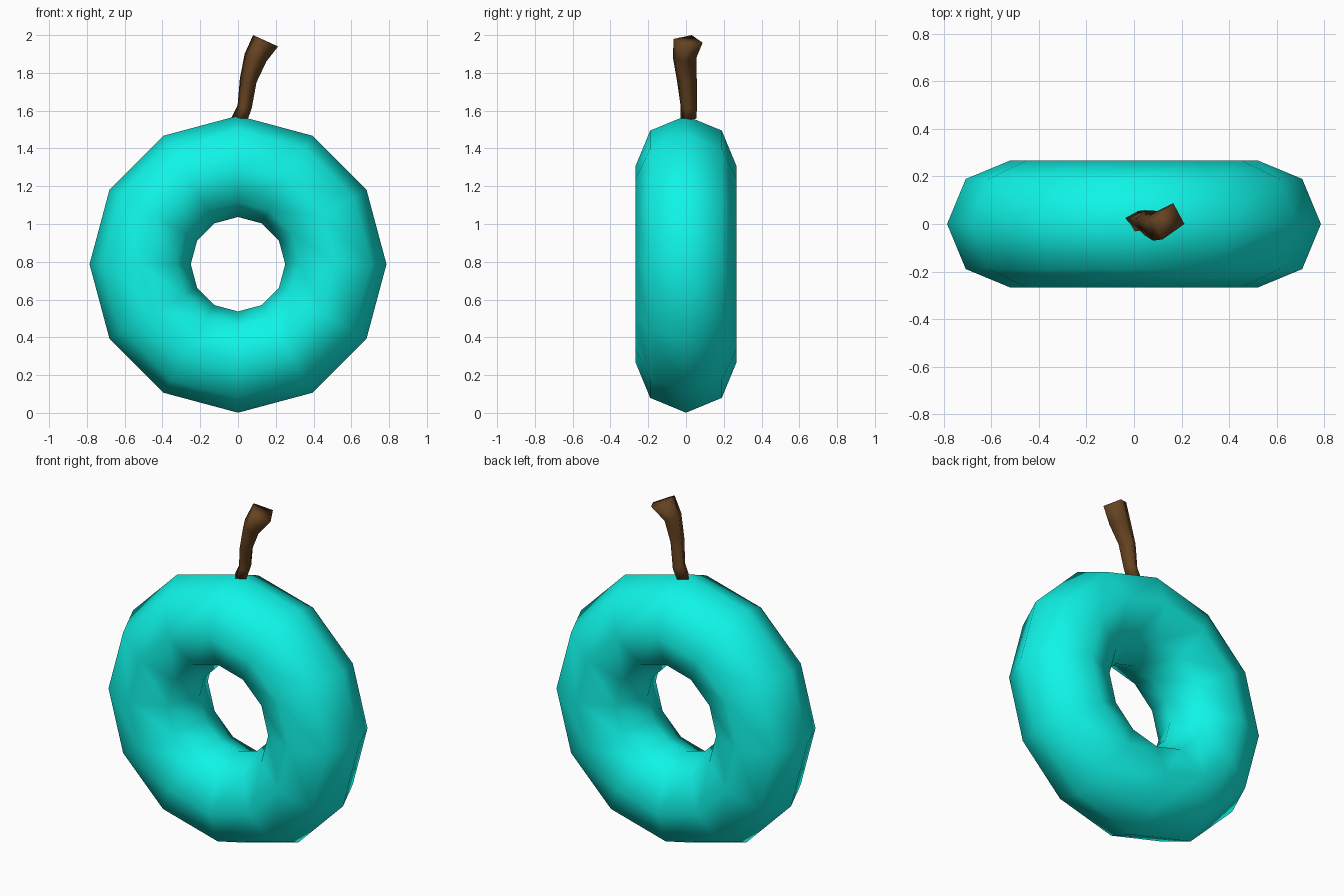
import bpy, bmesh
from math import pi

if "Cube" in bpy.data.objects:
    bpy.data.objects.remove(bpy.data.objects["Cube"])


def paint(obj, name, color):
    mat = bpy.data.materials.new(name)
    mat.diffuse_color = (*color, 1)
    mat.use_nodes = True
    mat.node_tree.nodes["Principled BSDF"].inputs["Base Color"].default_value = mat.diffuse_color
    obj.data.materials.append(mat)


# Ring body: low-poly torus standing upright
bpy.ops.mesh.primitive_torus_add(
    major_segments=12, minor_segments=8, major_radius=0.518, minor_radius=0.268,
    location=(0, 0, 0.787), rotation=(pi / 2, 0, 0))
ring = bpy.context.object
ring.name = "ring_body"
bpy.ops.object.shade_smooth()
paint(ring, "teal", (0.005, 0.91, 0.80))

# Stem: four-sided loops, leaning right and flaring toward the tip
loops = [
    [(-0.035, 0.025, 1.562), (0.02, 0.055, 1.558), (0.05, 0.0, 1.55), (0.0, -0.03, 1.554)],
    [(-0.002, 0.025, 1.63), (0.045, 0.058, 1.615), (0.072, 0.0, 1.61), (0.025, -0.028, 1.62)],
    [(0.01, 0.025, 1.77), (0.06, 0.057, 1.765), (0.098, -0.01, 1.75), (0.045, -0.048, 1.76)],
    [(0.035, 0.015, 1.90), (0.10, 0.055, 1.88), (0.15, -0.025, 1.86), (0.08, -0.07, 1.885)],
    [(0.08, 0.03, 2.0), (0.165, 0.088, 1.96), (0.212, 0.0, 1.94), (0.12, -0.065, 1.98)],
]
bm = bmesh.new()
rows = [[bm.verts.new(p) for p in loop] for loop in loops]
for a, b in zip(rows, rows[1:]):
    for i in range(4):
        j = (i + 1) % 4
        bm.faces.new((a[i], a[j], b[j], b[i]))
bm.faces.new(rows[0])
bm.faces.new(rows[-1])
bmesh.ops.recalc_face_normals(bm, faces=bm.faces)
for f in bm.faces:
    f.smooth = True
mesh = bpy.data.meshes.new("stem")
bm.to_mesh(mesh)
bm.free()
stem = bpy.data.objects.new("stem", mesh)
bpy.context.collection.objects.link(stem)
paint(stem, "brown", (0.13, 0.055, 0.015))
